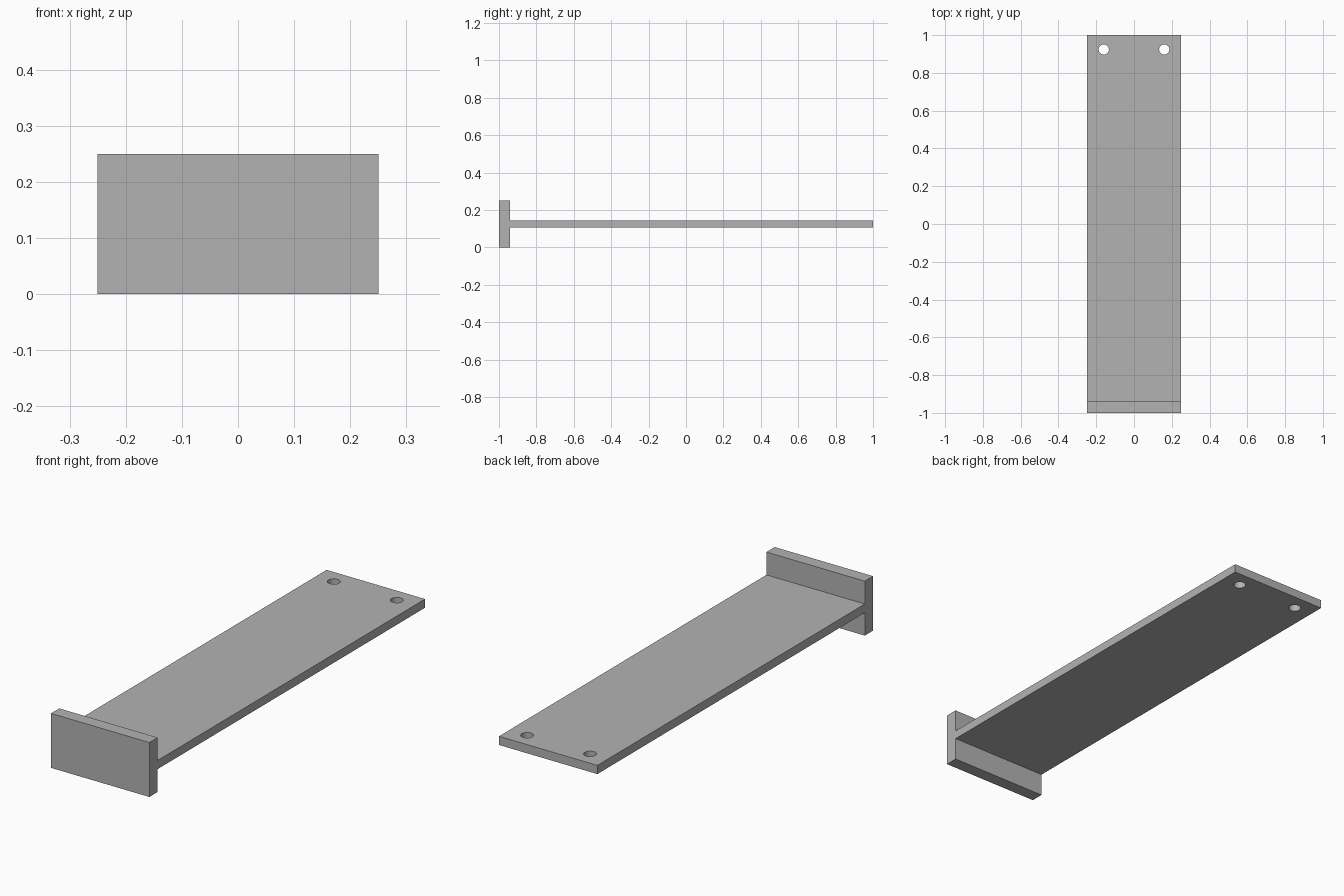
import bpy
import bmesh
from mathutils import Matrix, Vector

if "Cube" in bpy.data.objects:
    bpy.data.objects.remove(bpy.data.objects["Cube"], do_unlink=True)

HALF_WIDTH = 0.25
HEIGHT = 0.25
HEAD_BACK = -0.94
PLATE_LOW, PLATE_TOP = 0.105, 0.145
HOLE_X, HOLE_Y, HOLE_RADIUS = 0.16, 0.924, 0.027

grey = bpy.data.materials.new("plain_grey")
grey.use_nodes = True
colour = (0.45, 0.45, 0.45, 1)
grey.diffuse_color = colour
grey.node_tree.nodes["Principled BSDF"].inputs["Base Color"].default_value = colour


def add_object(name, bm):
    bmesh.ops.recalc_face_normals(bm, faces=bm.faces)
    mesh = bpy.data.meshes.new(name)
    bm.to_mesh(mesh)
    bm.free()
    mesh.materials.append(grey)
    obj = bpy.data.objects.new(name, mesh)
    bpy.context.collection.objects.link(obj)
    return obj


# T-shaped side profile (y, z): upright end flange with a long flat plate
profile = [
    (-1, 0), (HEAD_BACK, 0), (HEAD_BACK, PLATE_LOW), (1, PLATE_LOW),
    (1, PLATE_TOP), (HEAD_BACK, PLATE_TOP), (HEAD_BACK, HEIGHT), (-1, HEIGHT),
]
bm = bmesh.new()
side = bm.faces.new([bm.verts.new((-HALF_WIDTH, y, z)) for y, z in profile])
swept = bmesh.ops.extrude_face_region(bm, geom=[side], use_keep_orig=True)
bmesh.ops.translate(
    bm, vec=Vector((2 * HALF_WIDTH, 0, 0)),
    verts=[v for v in swept["geom"] if isinstance(v, bmesh.types.BMVert)])
body = add_object("flanged_plate", bm)

# Two bolt holes through the free end of the plate
bm = bmesh.new()
for sign in (-1, 1):
    bmesh.ops.create_cone(
        bm, cap_ends=True, segments=32, radius1=HOLE_RADIUS, radius2=HOLE_RADIUS,
        depth=0.2, matrix=Matrix.Translation((sign * HOLE_X, HOLE_Y, HEIGHT / 2)))
cutter = add_object("hole_cutter", bm)
cutter.hide_render = True

cut = body.modifiers.new("bolt_holes", "BOOLEAN")
cut.operation = "DIFFERENCE"
cut.solver = "EXACT"
cut.object = cutter

# Apply the cut, then drop the cutter
bpy.ops.object.select_all(action="DESELECT")
body.select_set(True)
bpy.context.view_layer.objects.active = body
bpy.ops.object.modifier_apply(modifier=cut.name)
bpy.data.objects.remove(cutter, do_unlink=True)
bpy.ops.object.shade_smooth_by_angle()
